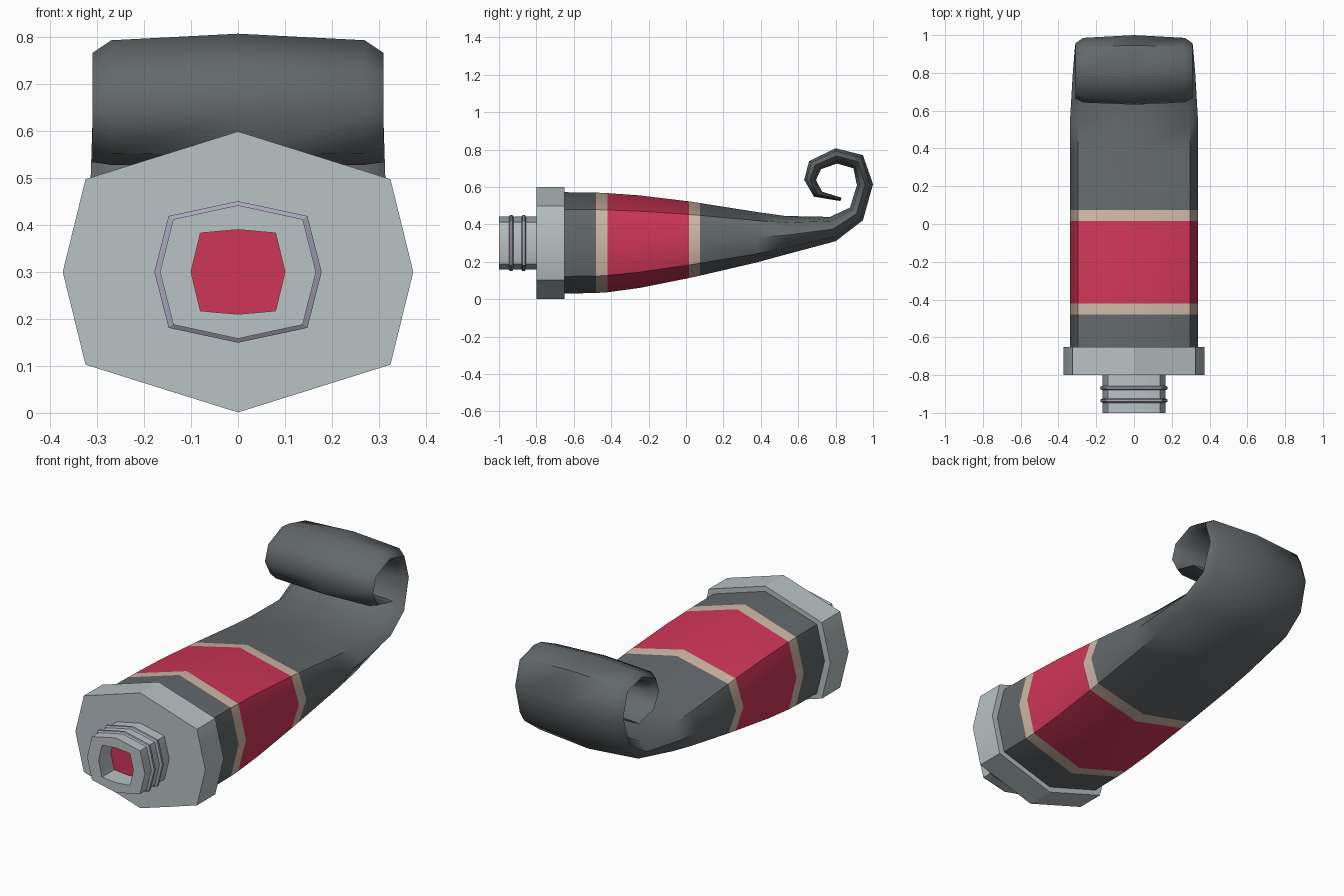
import bpy, bmesh, math
from mathutils import Vector

if "Cube" in bpy.data.objects:
    bpy.data.objects.remove(bpy.data.objects["Cube"])


def material(name, rgb):
    m = bpy.data.materials.new(name)
    m.diffuse_color = (*rgb, 1)
    m.use_nodes = True
    m.node_tree.nodes["Principled BSDF"].inputs["Base Color"].default_value = m.diffuse_color
    return m


DARK = material("dark grey", (0.125, 0.14, 0.147))
PINK = material("crimson paint", (0.62, 0.036, 0.096))
TAN = material("tan trim", (0.62, 0.48, 0.385))
SILVER = material("pale metal", (0.48, 0.54, 0.55))
LILAC = material("thread lilac", (0.40, 0.39, 0.49))


def ring(low, high, w, sx=0.87, sz=0.66):
    """Eight-sided section between two (y, z) points, half width w."""
    low, high = Vector((0, *low)), Vector((0, *high))
    c, u = (low + high) / 2, (high - low) / 2
    shape = [(0, 1), (sx, sz), (1, 0), (sx, -sz), (0, -1), (-sx, -sz), (-1, 0), (-sx, sz)]
    return [c + u * b + Vector((w * a, 0, 0)) for a, b in shape]


def upright(y, w, h, sx=0.87, sz=0.66):
    return ring((y, 0.3 - h), (y, 0.3 + h), w, sx, sz)


def loft(name, rings, mats, rule=None, caps=True, closed=False, angle=30):
    """Skin a list of sections; rule gives the material index per span."""
    bm = bmesh.new()
    rows = [[bm.verts.new(p) for p in r] for r in rings]
    spans = list(zip(rows, rows[1:]))
    if closed:
        spans.append((rows[-1], rows[0]))
    for i, (a, b) in enumerate(spans):
        for k in range(8):
            j = (k + 1) % 8
            f = bm.faces.new((a[k], a[j], b[j], b[k]))
            f.material_index = rule(i) if rule else 0
    if caps and not closed:
        bm.faces.new(rows[0])
        bm.faces.new(rows[-1])
    bmesh.ops.recalc_face_normals(bm, faces=bm.faces)
    me = bpy.data.meshes.new(name)
    bm.to_mesh(me)
    bm.free()
    ob = bpy.data.objects.new(name, me)
    bpy.context.collection.objects.link(ob)
    for m in mats:
        me.materials.append(m)
    bpy.ops.object.select_all(action='DESELECT')
    ob.select_set(True)
    bpy.context.view_layer.objects.active = ob
    bpy.ops.object.shade_smooth_by_angle(angle=math.radians(angle))
    return ob


# Tube body: straight tapering sections (y, bottom, top) then the rolled end
straight = [(-0.65, 0.03, 0.572), (-0.48, 0.033, 0.57), (-0.42, 0.037, 0.567),
            (-0.25, 0.06, 0.555), (0.015, 0.113, 0.523), (0.075, 0.126, 0.514),
            (0.38, 0.197, 0.466), (0.53, 0.238, 0.445)]
# Roll: outer y, z / inner y, z / half width
roll = [(0.80, 0.31, 0.77, 0.44, 0.325), (0.946, 0.422, 0.877, 0.49, 0.315),
        (1.0, 0.615, 0.914, 0.61, 0.31), (0.946, 0.77, 0.895, 0.70, 0.31),
        (0.80, 0.807, 0.807, 0.725, 0.31), (0.658, 0.738, 0.722, 0.695, 0.31),
        (0.632, 0.638, 0.695, 0.638, 0.31), (0.684, 0.548, 0.727, 0.575, 0.31),
        (0.825, 0.525, 0.832, 0.542, 0.31)]
sections = [ring((y, a), (y, b), 0.34) for y, a, b in straight]
sections += [ring((a, b), (c, d), w) for a, b, c, d, w in roll]
bands = {1: 1, 2: 2, 3: 2, 4: 1}  # span -> tan or crimson
loft("tube_body", sections, [DARK, TAN, PINK], lambda i: bands.get(i, 0), angle=50)

# Shoulder flange
loft("flange", [upright(-0.80, 0.373, 0.299), upright(-0.65, 0.373, 0.299)], [SILVER])

# Hollow nozzle with paint at the bottom of its hole
NECK, HOLE = (0.83, 0.79), (0.8, 0.92)
loft("nozzle", [upright(-0.79, 0.166, 0.142, *NECK), upright(-1.0, 0.166, 0.142, *NECK),
                upright(-1.0, 0.1, 0.09, *HOLE), upright(-0.89, 0.1, 0.09, *HOLE)],
     [SILVER], caps=False)
loft("paint", [upright(-0.90, 0.1, 0.09, *HOLE), upright(-0.89, 0.1, 0.09, *HOLE)], [PINK])

# Screw threads
for n, y in enumerate((-0.935, -0.868)):
    profile = [(-0.012, 0.0), (-0.006, 0.012), (0.006, 0.012), (0.012, 0.0), (0.0, -0.006)]
    loft(f"thread_{n + 1}",
         [upright(y + dy, 0.166 + r, 0.141 + r * 0.8, *NECK) for dy, r in profile],
         [LILAC], closed=True)
